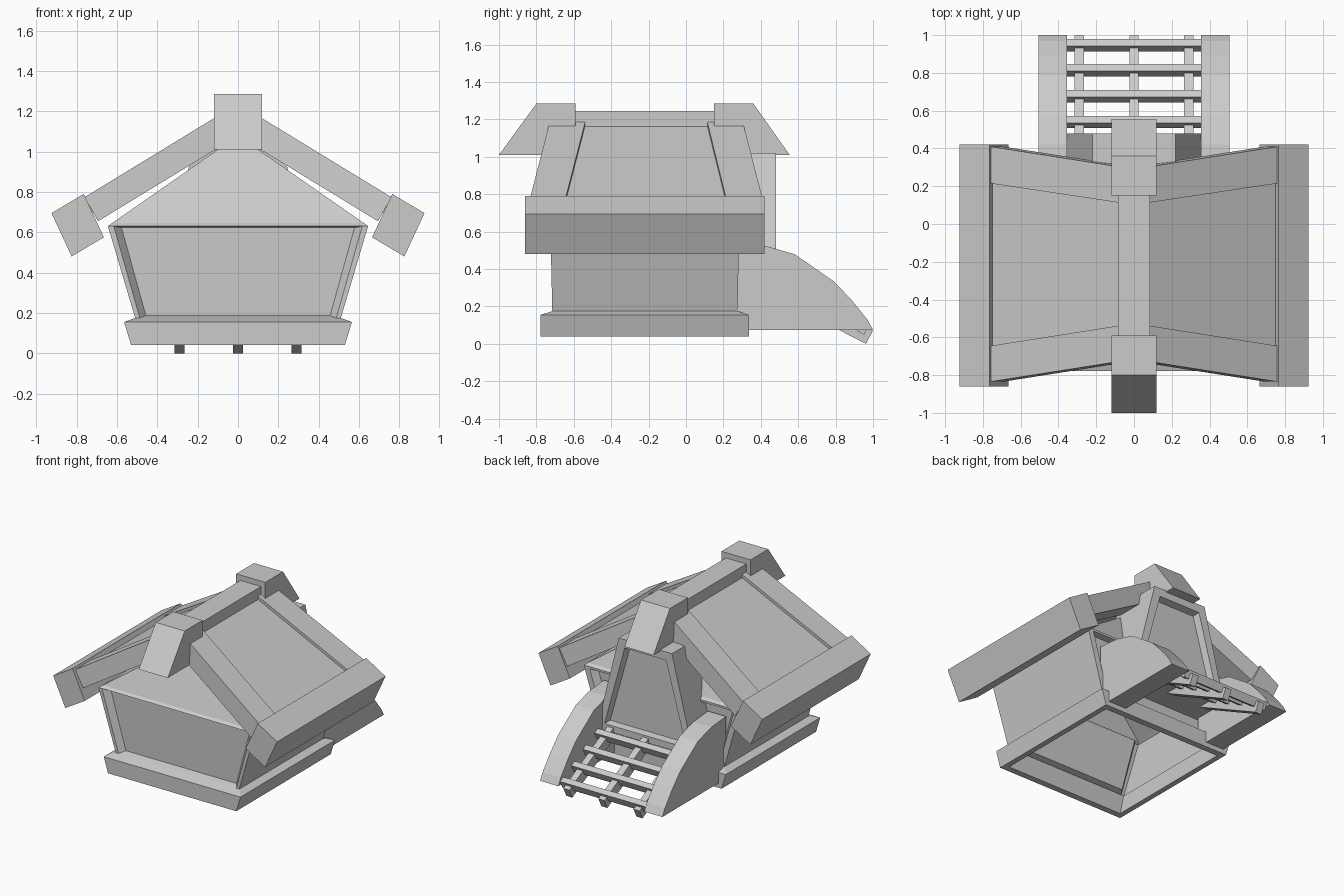
import bpy, bmesh
from math import radians, sin, cos, tan
from mathutils import Vector

if "Cube" in bpy.data.objects:
    bpy.data.objects.remove(bpy.data.objects["Cube"])

YC = -0.22          # centre of the house along y
RAMP = radians(27)  # ramp slope


def finish(name, bm, recalc=True):
    if recalc:
        bmesh.ops.recalc_face_normals(bm, faces=bm.faces)
    me = bpy.data.meshes.new(name)
    bm.to_mesh(me)
    bm.free()
    ob = bpy.data.objects.new(name, me)
    bpy.context.collection.objects.link(ob)
    return ob


def bridge(name, a, b):
    """Closed solid between two matching outlines."""
    bm = bmesh.new()
    va, vb = [bm.verts.new(p) for p in a], [bm.verts.new(p) for p in b]
    n = len(a)
    bm.faces.new(va)
    bm.faces.new(vb)
    for i in range(n):
        j = (i + 1) % n
        bm.faces.new((va[i], va[j], vb[j], vb[i]))
    return finish(name, bm)


def prism_x(name, yz, x0, x1):
    return bridge(name, [(x0, y, z) for y, z in yz], [(x1, y, z) for y, z in yz])


def prism_y(name, xz, y0, y1):
    return bridge(name, [(x, y0, z) for x, z in xz], [(x, y1, z) for x, z in xz])


def box(name, x0, x1, y0, y1, z0, z1):
    return prism_y(name, [(x0, z0), (x1, z0), (x1, z1), (x0, z1)], y0, y1)


def recess(bm, face, margin, x_scale, bevel, depth):
    """Sunken panel with sloping sides."""
    for thick, d in ((margin, 0), (bevel, -depth)):
        bmesh.ops.inset_individual(bm, faces=[face], thickness=thick, depth=d)
        for v in face.verts:
            v.co.x *= x_scale


# House shell: skirt, flared walls and leaning gables, open at the bottom
rings = [(0.50, 0.485, 0.17), (0.49, 0.51, 0.04), (0.53, 0.5575, 0.04),
         (0.565, 0.5575, 0.155), (0.51, 0.495, 0.175), (0.645, 0.505, 0.63),
         (0.625, 0.485, 0.645), (0.10, 0.33, 1.01)]
bm = bmesh.new()
loops = [[bm.verts.new((sx * hx, YC + sy * hy, z))
          for sx, sy in ((-1, -1), (1, -1), (1, 1), (-1, 1))] for hx, hy, z in rings]
panels = []
for k, (a, b) in enumerate(zip(loops, loops[1:])):
    for i in range(4):
        j = (i + 1) % 4
        f = bm.faces.new((a[i], a[j], b[j], b[i]))
        if k == 4 and i in (0, 2):
            panels.append(f)
bm.faces.new(loops[-1])
for f in panels:
    recess(bm, f, 0.026, 0.955, 0.014, 0.045)
finish("house_body", bm, recalc=False)

# Roof: sunken middle slab and raised end borders, fanned out toward the eaves
EAVE_X, RIDGE_X = 0.76, 0.06
SLOPE = 0.61


def roof_part(name, s, y_eave, y_ridge, drop, thick):
    def section(x, ys):
        top = 1.165 - SLOPE * (x - 0.12) - drop
        low_x = x - 0.066
        low = 1.165 - SLOPE * (x - 0.12) - thick
        return [(s * x, ys[0], top), (s * x, ys[1], top),
                (s * low_x, ys[1], low), (s * low_x, ys[0], low)]
    bridge(name, section(EAVE_X, y_eave), section(RIDGE_X, y_ridge))


for side, s in (("left", -1), ("right", 1)):
    roof_part(f"roof_slab_{side}", s, (-0.65, 0.22), (-0.54, 0.12), 0.025, 0.11)
    roof_part(f"roof_border_front_{side}", s, (-0.835, -0.645), (-0.725, -0.535), 0, 0.12)
    roof_part(f"roof_border_back_{side}", s, (0.215, 0.41), (0.11, 0.30), 0, 0.12)
    # Heavy eave beam
    prism_y(f"eave_beam_{side}", [(s * 0.765, 0.79), (s * 0.925, 0.695),
                                  (s * 0.825, 0.48), (s * 0.665, 0.575)], -0.86, 0.42)
    # Curved ramp cheek
    x0, x1 = sorted((s * 0.355, s * 0.505))
    prism_x(f"ramp_cheek_{side}", [(0.25, 0.075), (1.0, 0.075), (0.97, 0.13), (0.885, 0.235),
                                   (0.79, 0.335), (0.58, 0.48), (0.42, 0.525), (0.25, 0.54)], x0, x1)

# Ridge beam and slanted end caps
box("ridge_beam", -0.085, 0.085, -0.65, 0.2, 1.08, 1.245)
prism_x("ridge_cap_front", [(-1.0, 1.01), (-0.80, 1.285), (-0.59, 1.285), (-0.59, 1.01)], -0.12, 0.12)
prism_x("ridge_cap_back", [(0.555, 1.01), (0.36, 1.285), (0.15, 1.285), (0.15, 1.01)], -0.12, 0.12)

# Doorway block with sunken door
bm = bmesh.new()
outline = [(0.40, 0.30), (-0.40, 0.30), (-0.22, 1.02), (0.22, 1.02)]
back = [bm.verts.new((x, 0.48, z)) for x, z in outline]
inner = [bm.verts.new((x, 0.10, z)) for x, z in outline]
door = bm.faces.new(back)
for i in range(4):
    j = (i + 1) % 4
    bm.faces.new((back[i], inner[i], inner[j], back[j]))
bm.normal_update()
recess(bm, door, 0.08, 1.0, 0.015, 0.05)
finish("doorway", bm)

# Ramp: three stringers and four slats
along = Vector((0, -cos(RAMP), sin(RAMP)))
up = Vector((0, sin(RAMP), cos(RAMP)))


def ramp_bar(name, start, length, thick, x0, x1):
    p = [start, start + along * length, start + along * length + up * thick, start + up * thick]
    prism_x(name, [(v.y, v.z) for v in p], x0, x1)


for i, x in enumerate((-0.29, 0, 0.29)):
    ramp_bar(f"ramp_stringer_{i + 1}", Vector((0, 0.963, 0)), 0.66, 0.078, x - 0.025, x + 0.025)
for i, y in enumerate((0.96, 0.827, 0.69, 0.553)):
    top = 0.07 + (1.0 - y) * tan(RAMP) + 0.022
    ramp_bar(f"ramp_slat_{i + 1}", Vector((0, y + 0.02, top - 0.01)) - up * 0.06,
             0.043, 0.06, -0.356, 0.356)
